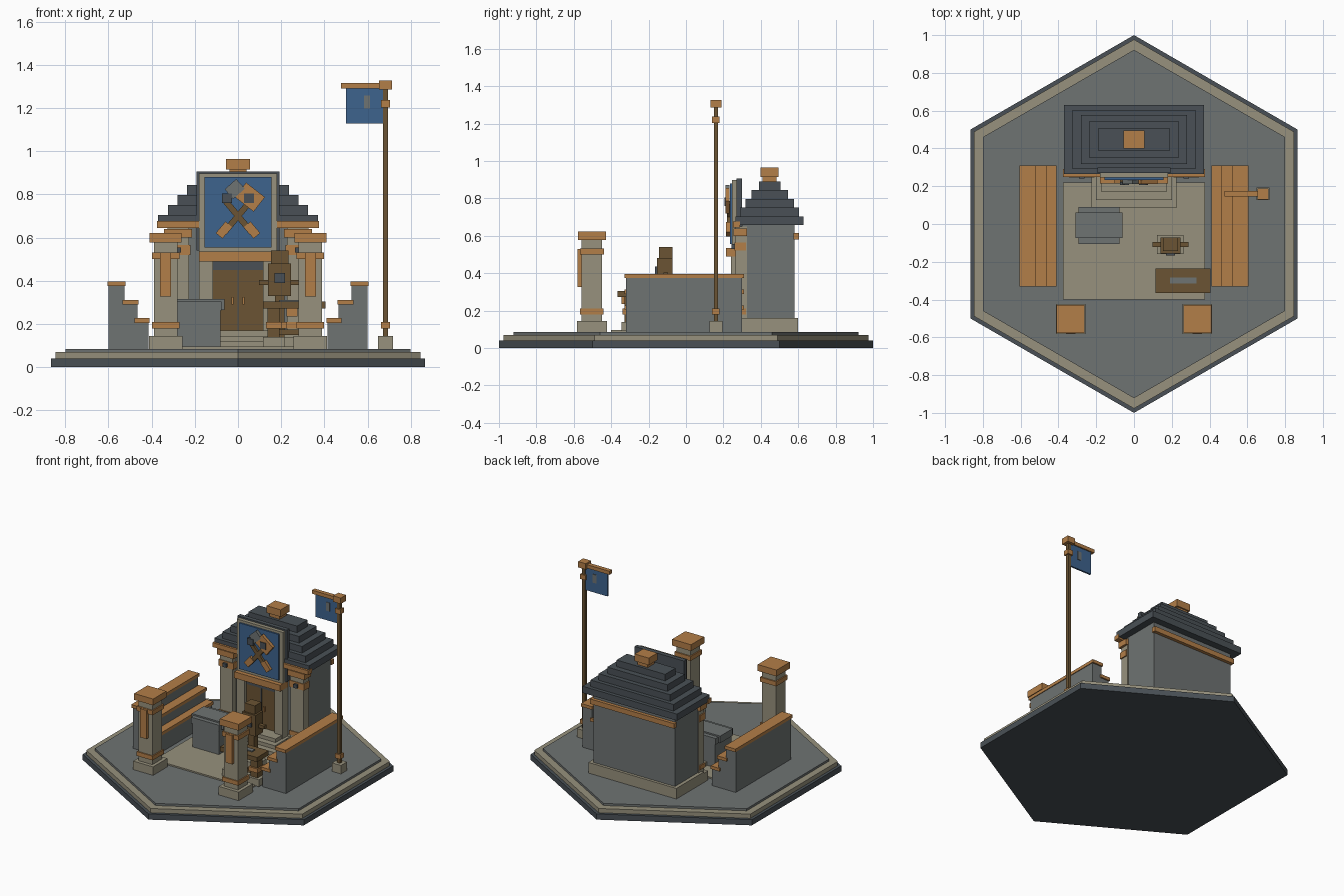
import bpy, bmesh, math
from mathutils import Matrix, Vector

cube = bpy.data.objects.get("Cube")
if cube:
    bpy.data.objects.remove(cube, do_unlink=True)


def material(name, r, g, b):
    m = bpy.data.materials.new(name)
    m.use_nodes = True
    m.diffuse_color = (r, g, b, 1)
    m.node_tree.nodes["Principled BSDF"].inputs["Base Color"].default_value = (r, g, b, 1)
    return m


ORANGE = material("warm_wood", .45, .21, .065)
BROWN = material("dark_wood", .145, .088, .033)
BEIGE = material("pale_stone", .31, .285, .205)
GRAY = material("gray_stone", .157, .172, .170)
SLATE = material("dark_slate", .067, .081, .093)
BLUE = material("blue_cloth", .048, .125, .27)


def finish(name, bm, mat):
    mesh = bpy.data.meshes.new(name)
    bm.to_mesh(mesh)
    bm.free()
    mesh.materials.append(mat)
    ob = bpy.data.objects.new(name, mesh)
    bpy.context.collection.objects.link(ob)
    return ob


def box(name, mat, x, y, z, tilt=0):
    """Box from (min, max) ranges, optionally turned about y."""
    ctr = Vector(((x[0] + x[1]) / 2, (y[0] + y[1]) / 2, (z[0] + z[1]) / 2))
    size = (x[1] - x[0], y[1] - y[0], z[1] - z[0], 1)
    bm = bmesh.new()
    bmesh.ops.create_cube(bm, size=1, matrix=Matrix.Translation(ctr)
                          @ Matrix.Rotation(math.radians(tilt), 4, 'Y')
                          @ Matrix.Diagonal(size))
    return finish(name, bm, mat)


def block(name, mat, cx, cy, hx, hy, z0, z1, tilt=0):
    return box(name, mat, (cx - hx, cx + hx), (cy - hy, cy + hy), (z0, z1), tilt)


def hexagon(name, mat, r, z0, z1):
    bm = bmesh.new()
    ring = [bm.verts.new((r * math.sin(i * math.pi / 3), r * math.cos(i * math.pi / 3), z0))
            for i in range(6)]
    face = bm.faces.new(ring)
    ext = bmesh.ops.extrude_face_region(bm, geom=[face])
    top = [v for v in ext["geom"] if isinstance(v, bmesh.types.BMVert)]
    bmesh.ops.translate(bm, verts=top, vec=(0, 0, z1 - z0))
    bmesh.ops.recalc_face_normals(bm, faces=bm.faces)
    return finish(name, bm, mat)


# Hexagonal ground and paved yard
hexagon("ground_bottom", SLATE, 1.0, 0, .04)
hexagon("ground_rim", BEIGE, .977, .04, .07)
hexagon("ground_top", GRAY, .922, .07, .085)
box("yard_paving", BEIGE, (-.375, .375), (-.40, .22), (.08, .095))

# House body
block("house_plinth", BEIGE, 0, .447, .345, .153, .08, .16)
block("house_walls", GRAY, 0, .44, .32, .14, .16, .67)
box("front_fascia", ORANGE, (-.375, .375), (.25, .29), (.645, .676))
box("back_fascia", ORANGE, (-.33, .33), (.575, .603), (.58, .615))

# Stepped roof and ridge cap
roof = [(.37, .182), (.325, .157), (.28, .13), (.235, .098), (.19, .058)]
for i, (hx, hy) in enumerate(roof):
    z = .657 + i * .0465
    block(f"roof_step_{i + 1}", SLATE, 0, .447, hx, hy, z, z + .047)
block("roof_cap_neck", ORANGE, 0, .447, .04, .038, .88, .92)
block("roof_cap", ORANGE, 0, .447, .055, .048, .915, .965)

# Door steps
for i in range(3):
    box(f"door_step_{i + 1}", BEIGE, (-.225 + i * .025, .225 - i * .025),
        (.085 + i * .043, .30), (.09, .12 + i * .025))

# Doorway
box("door", BROWN, (-.117, .117), (.262, .30), (.165, .45))
box("door_gap", SLATE, (-.003, .003), (.258, .264), (.17, .45))
box("door_lintel", SLATE, (-.117, .117), (.258, .30), (.45, .49))
box("door_canopy", ORANGE, (-.18, .18), (.215, .30), (.49, .535))

# Sign board
box("sign_back", SLATE, (-.193, .193), (.27, .30), (.54, .907))
box("sign_frame", BEIGE, (-.18, .18), (.245, .285), (.535, .897))
box("sign_panel", BLUE, (-.155, .155), (.234, .25), (.555, .88))

# Crossed tools on the sign
block("hammer_head", GRAY, -.015, .222, .036, .011, .795, .855, -42)
block("mallet_head", ORANGE, .055, .222, .055, .011, .745, .83, 38)
for s in (-1, 1):
    side = "left" if s > 0 else "right"
    block(f"{side}_tool_handle", BROWN, 0, .226, .014, .008, .60, .80, s * 40)
    block(f"{side}_tool_grip", ORANGE, -s * .065, .224, .02, .010, .60, .67, s * 40)
    block(f"{side}_tool_stud", SLATE, s * .05, .214, .023, .008, .76, .805)

    # Door jambs, handles and wall pilasters
    x = s * .148
    block(f"{side}_door_jamb", BEIGE, x, .27, .032, .03, .09, .50)
    block(f"{side}_door_handle", ORANGE, s * .025, .258, .005, .006, .29, .325)
    x = s * .277
    block(f"{side}_pilaster_foot", BEIGE, x, .285, .068, .04, .085, .15)
    block(f"{side}_pilaster", BEIGE, x, .295, .05, .03, .10, .65)
    for z0, z1, h in ((.18, .21, .058), (.52, .565, .058), (.60, .64, .065)):
        block(f"{side}_pilaster_band", ORANGE, x, .29, h, h - .028, z0, z1)
    block(f"{side}_pilaster_stud", SLATE, x, .25, .014, .008, .53, .555)

    # Stepped side walls with plank tops
    for i, (a, b, z) in enumerate(((.525, .60, .375), (.465, .53, .29), (.415, .475, .205))):
        ends = (s * a, s * b)
        box(f"{side}_wall_{i + 1}", GRAY, (min(ends), max(ends)), (-.32, .30), (.08, z))
        ends = (s * (a - .005), s * (b + .005))
        box(f"{side}_wall_plank_{i + 1}", ORANGE, (min(ends), max(ends)),
            (-.33, .31), (z, z + .022))

    # Gate columns
    x, y = s * .335, -.503
    block(f"{side}_column_foot", BEIGE, x, y, .078, .08, .08, .145)
    block(f"{side}_column", BEIGE, x, y, .055, .055, .14, .59)
    block(f"{side}_column_low_band", ORANGE, x, y, .063, .063, .18, .21)
    block(f"{side}_column_high_band", ORANGE, x, y, .064, .064, .50, .532)
    block(f"{side}_column_cap", ORANGE, x, y, .074, .074, .577, .622)
    block(f"{side}_column_plate", ORANGE, x, y - .06, .025, .018, .327, .53)

# Stone chest
box("chest_body", GRAY, (-.285, -.08), (-.10, .085), (.085, .27))
box("chest_lid", GRAY, (-.31, -.062), (-.075, .06), (.265, .315))
box("chest_lid_band", GRAY, (-.295, -.077), (-.105, .09), (.262, .305))

# Practice dummy
dx, dy = .193, -.108
block("dummy_foot", BEIGE, dx, dy, .07, .05, .09, .14)
block("dummy_post", BROWN, dx, dy, .022, .022, .13, .35)
block("dummy_post_band", ORANGE, dx, dy, .035, .035, .18, .21)
block("dummy_body", BROWN, dx, dy - .005, .053, .042, .33, .48)
block("dummy_head", BROWN, dx, dy, .04, .036, .475, .54)
block("dummy_arms", BROWN, dx, dy, .095, .013, .38, .403)
block("dummy_badge", SLATE, dx, dy - .05, .024, .008, .39, .435)

# Work bench
box("bench_top", BROWN, (.115, .405), (-.365, -.235), (.272, .305))
box("bench_tool", GRAY, (.19, .33), (-.315, -.283), (.30, .312))
for x in (.165, .355):
    block("bench_foot", BEIGE, x, -.30, .05, .045, .09, .14)
    block("bench_leg", BROWN, x, -.30, .028, .028, .13, .28)
    block("bench_leg_band", ORANGE, x, -.30, .036, .04, .18, .21)
box("bench_stretcher", BROWN, (.165, .355), (-.31, -.29), (.15, .175))
box("bench_drawer", ORANGE, (.225, .275), (-.345, -.26), (.235, .272))

# Flagpole
px, py = .683, .16
block("pole_foot", BEIGE, px, py, .035, .034, .08, .145)
block("pole", BROWN, px, py, .011, .011, .14, 1.30)
block("pole_low_band", ORANGE, px, py, .02, .02, .178, .21)
block("pole_high_band", ORANGE, px, py, .02, .02, 1.203, 1.237)
block("pole_cap", ORANGE, px, py, .03, .029, 1.285, 1.327)
box("flag_arm", ORANGE, (.478, .66), (.145, .175), (1.29, 1.315))
box("flag", BLUE, (.50, .68), (.154, .166), (1.128, 1.292))
box("flag_mark", GRAY, (.583, .612), (.150, .170), (1.197, 1.257))
